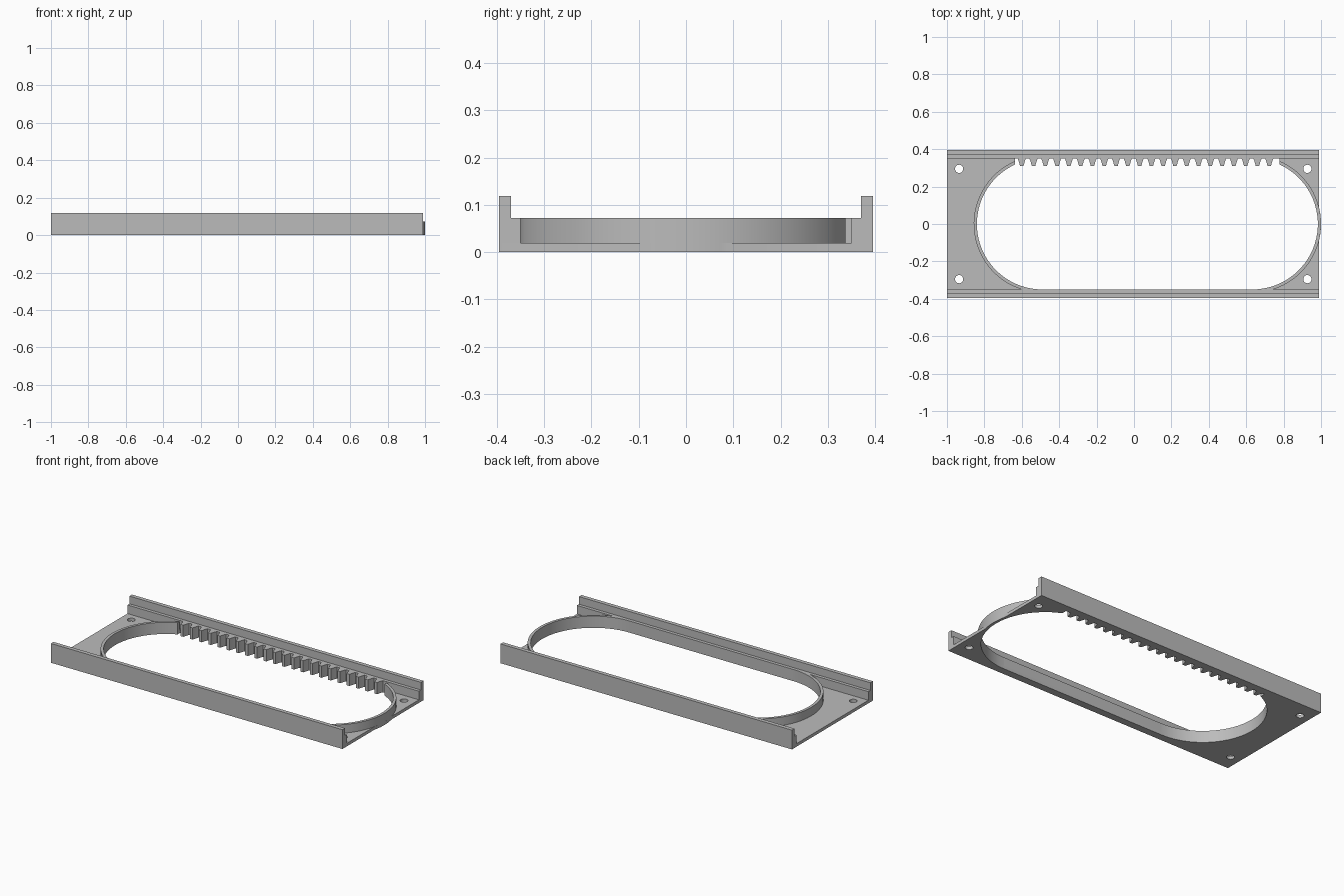
import bpy, bmesh
from math import sin, cos, asin, acos, pi

cube = bpy.data.objects.get("Cube")
if cube:
    bpy.data.objects.remove(cube)

# Main sizes
X0, X1, HALF_Y = -1.0, 0.99, 0.395
BASE, LEDGE, TOP = 0.019, 0.072, 0.119
R_IN, R_OUT = 0.35, 0.367
CL, CR = -0.49, 0.633
CUT = 0.145                      # sideways reach of the rack recess past each arc centre
TEETH, PITCH, TIP_Y = 22, 0.063, 0.31
FIRST = -0.6

grey = bpy.data.materials.new("plain grey")
grey.use_nodes = True
colour = (0.5, 0.5, 0.5, 1)
grey.diffuse_color = colour
grey.node_tree.nodes["Principled BSDF"].inputs["Base Color"].default_value = colour


def arc(cx, r, a0, a1, n=32, cy=0.0):
    return [(cx + r * cos(a0 + (a1 - a0) * i / n), cy + r * sin(a0 + (a1 - a0) * i / n))
            for i in range(n + 1)]


def prism(name, outlines, z0, z1):
    """Flat outlines (inner ones become holes) raised from z0 to z1."""
    curve = bpy.data.curves.new(name, "CURVE")
    curve.dimensions = "2D"
    curve.fill_mode = "BOTH"
    curve.extrude = (z1 - z0) / 2
    for pts in outlines:
        spline = curve.splines.new("POLY")
        spline.points.add(len(pts) - 1)
        for p, (x, y) in zip(spline.points, pts):
            p.co = (x, y, 0, 1)
        spline.use_cyclic_u = True
    helper = bpy.data.objects.new(name + " outline", curve)
    bpy.context.collection.objects.link(helper)
    deps = bpy.context.evaluated_depsgraph_get()
    mesh = bpy.data.meshes.new_from_object(helper.evaluated_get(deps))
    bpy.data.objects.remove(helper)
    bm = bmesh.new()
    bm.from_mesh(mesh)
    bmesh.ops.remove_doubles(bm, verts=bm.verts, dist=1e-5)
    bmesh.ops.translate(bm, verts=bm.verts, vec=(0, 0, (z0 + z1) / 2))
    bmesh.ops.recalc_face_normals(bm, faces=bm.faces)
    bm.to_mesh(mesh)
    bm.free()
    return add(name, mesh)


def add(name, mesh):
    mesh.name = name
    mesh.materials.clear()
    mesh.materials.append(grey)
    obj = bpy.data.objects.new(name, mesh)
    bpy.context.collection.objects.link(obj)
    bpy.ops.object.select_all(action="DESELECT")
    obj.select_set(True)
    bpy.context.view_layer.objects.active = obj
    bpy.ops.object.shade_smooth_by_angle(angle=pi / 6)
    return obj


def tooth(i):
    x = FIRST + i * PITCH
    return [(x + 0.022, R_IN), (x + 0.017, 0.338), (x + 0.009, TIP_Y),
            (x - 0.009, TIP_Y), (x - 0.017, 0.338), (x - 0.022, R_IN)]


# Base plate with rack-edged slot, screw holes and the rounded bulge on one end
cut_in, cut_out = acos(CUT / R_IN), acos(CUT / R_OUT)
bulge = acos((X1 - CR) / R_OUT)
border = [(X0, -HALF_Y), (X1, -HALF_Y)] + arc(CR, R_OUT, -bulge, bulge, 12) \
    + [(X1, HALF_Y), (X0, HALF_Y)]
teeth = [tooth(i) for i in range(TEETH)]
slot = arc(CR, R_IN, -pi / 2, cut_in) + [(CR + CUT, R_IN)]
for t in reversed(teeth):
    slot += t
slot += [(CL - CUT, R_IN)] + arc(CL, R_IN, pi - cut_in, 1.5 * pi)
holes = [arc(x, 0.022, 0, 2 * pi * 23 / 24, 23, y) for x in (-0.935, 0.927) for y in (-0.295, 0.295)]
prism("base_plate", [border, slot] + holes, 0, BASE)

# Raised rim round each end of the slot
meet = asin(R_IN / R_OUT)
right = arc(CR, R_IN, -pi / 2, cut_in) + arc(CR, R_OUT, cut_out, -meet)
prism("right_end_rim" if CR < 0 else "left_end_rim", [right], BASE, LEDGE)
mirrored = [(CL + CR - x, y) for x, y in right]
prism("right_end_rim", [mirrored], BASE, LEDGE)

# Rack teeth
prism("rack_teeth", teeth, BASE, LEDGE)

# Stepped side rails
profile = [(HALF_Y, BASE), (HALF_Y, TOP), (0.37, TOP), (0.37, LEDGE), (R_IN, LEDGE), (R_IN, BASE)]
for side, name in ((-1, "front_rail"), (1, "back_rail")):
    bm = bmesh.new()
    face = bm.faces.new([bm.verts.new((X0, side * y, z)) for y, z in profile])
    ext = bmesh.ops.extrude_face_region(bm, geom=[face], use_keep_orig=True)
    moved = [v for v in ext["geom"] if isinstance(v, bmesh.types.BMVert)]
    bmesh.ops.translate(bm, verts=moved, vec=(X1 - X0, 0, 0))
    bmesh.ops.recalc_face_normals(bm, faces=bm.faces)
    mesh = bpy.data.meshes.new(name)
    bm.to_mesh(mesh)
    bm.free()
    add(name, mesh)
